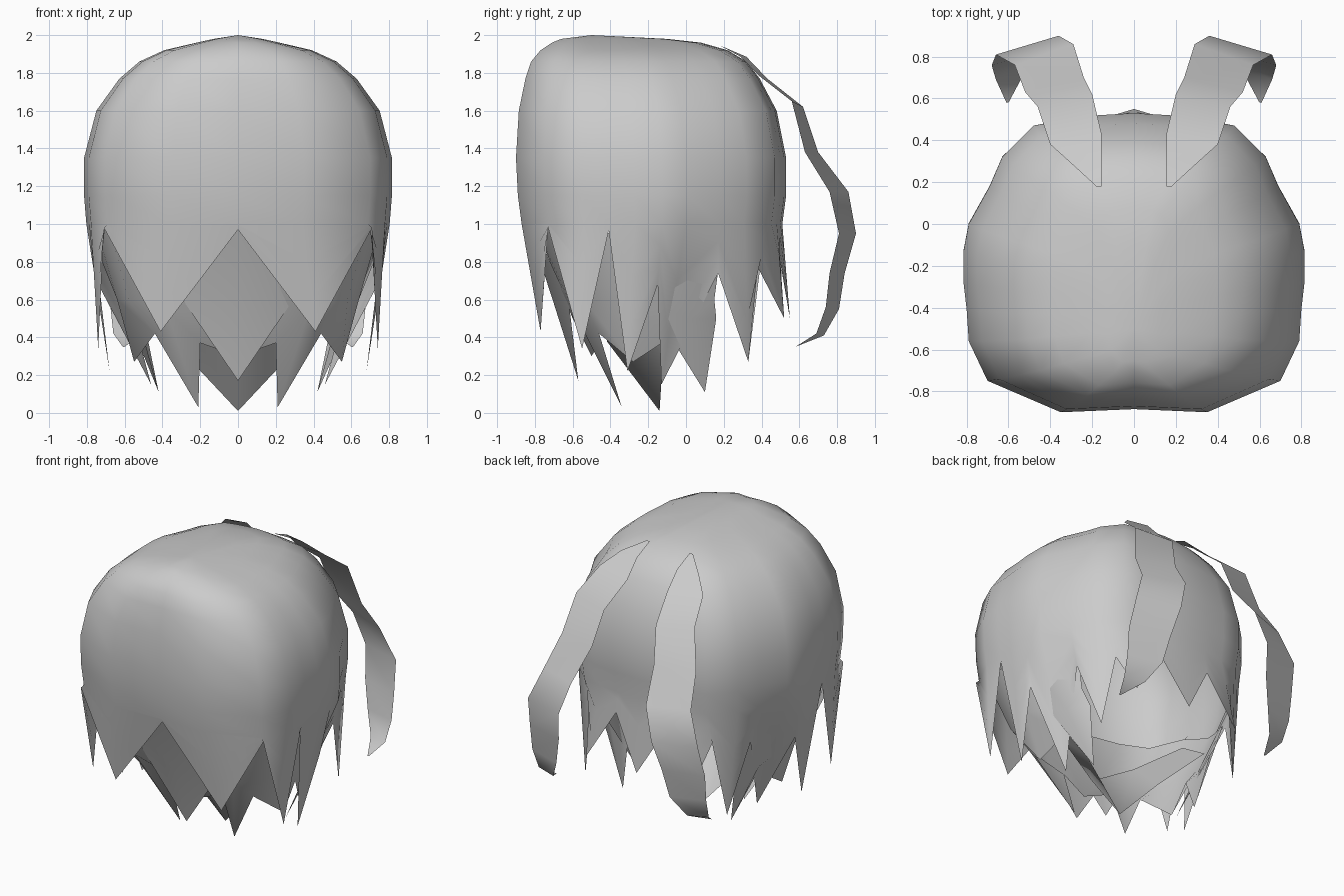
import bpy
from mathutils import Vector

if "Cube" in bpy.data.objects:
    bpy.data.objects.remove(bpy.data.objects["Cube"])

mat = bpy.data.materials.new("hair_grey")
mat.diffuse_color = (0.6, 0.6, 0.6, 1)
mat.use_nodes = True
mat.node_tree.nodes["Principled BSDF"].inputs["Base Color"].default_value = mat.diffuse_color


def build(name, verts, faces, angle=1.2):
    me = bpy.data.meshes.new(name)
    me.from_pydata([tuple(v) for v in verts], [], faces)
    me.materials.append(mat)
    ob = bpy.data.objects.new(name, me)
    bpy.context.collection.objects.link(ob)
    bpy.ops.object.select_all(action='DESELECT')
    ob.select_set(True)
    bpy.context.view_layer.objects.active = ob
    bpy.ops.object.mode_set(mode='EDIT')
    bpy.ops.mesh.select_all(action='SELECT')
    bpy.ops.mesh.remove_doubles(threshold=0.001)
    bpy.ops.object.mode_set(mode='OBJECT')
    bpy.ops.object.shade_smooth_by_angle(angle=angle)
    return ob


def around(half):
    """Full loop from a half outline that starts and ends on x = 0."""
    return half + [(-p[0], *p[1:]) for p in half[-2:0:-1]]


def across(half):
    """Open strip from a half row that starts on x = 0."""
    return [(-p[0], *p[1:]) for p in half[:0:-1]] + half


def grid(rows, closed):
    n = len(rows[0])
    faces = []
    for r in range(len(rows) - 1):
        for c in range(n if closed else n - 1):
            d = (c + 1) % n
            faces.append((r * n + c, (r + 1) * n + c, (r + 1) * n + d, r * n + d))
    return [v for row in rows for v in row], faces


# Widest outline of the hair, and the zigzag hem below it (same columns)
outline = around([(0, -.885), (.35, -.90), (.70, -.75), (.79, -.56), (.80, -.41),
                  (.815, -.28), (.815, -.13), (.79, .0), (.69, .18), (.63, .32),
                  (.48, .47), (.33, .50), (.17, .52), (0, .53)])
hem = around([(0, -.84, .97), (.41, -.77, .43), (.71, -.73, .98), (.74, -.55, .34),
              (.77, -.41, .97), (.68, -.31, .22), (.74, -.15, .68), (.46, -.13, .15),
              (.62, .17, .74), (.55, .33, .27), (.47, .38, .77), (.41, .52, .5),
              (.2, .49, .85), (0, .55, .5)])

# Crown rings: height, width factor, front y, back y
rings = [(1.98, .16, -.66, -.10), (1.96, .27, -.71, .08), (1.92, .48, -.77, .22),
         (1.86, .64, -.82, .32), (1.77, .77, -.85, .39), (1.6, .92, -.885, .48),
         (1.35, 1, -.90, .53), (1.15, 1, -.89, .53), (1.0, .985, -.87, .51)]
rows = []
for z, sx, y0, y1 in rings:
    rows.append([Vector((x * sx, y0 + (y + .90) / 1.43 * (y1 - y0), z)) for x, y in outline])
base = rows[-1]
for t in (.35, .7, 1):
    rows.append([Vector((b.x + (h[0] - b.x) * t, b.y + (h[1] - b.y) * t,
                         b.z + (h[2] - b.z) * t)) for b, h in zip(base, hem)])
verts, faces = grid(rows, True)
verts.append(Vector((0, -.5, 2.0)))
n = len(outline)
faces += [(len(verts) - 1, c, (c + 1) % n) for c in range(n)]
build("hair_shell", verts, faces)

# Pointed nape lock, ridged down the middle, showing through the front notch
nape = [[(0, -.83, .98), (.38, -.80, .98)], [(0, -.70, .58), (.28, -.62, .58)],
        [(0, -.57, .17), (0, -.57, .17)]]
v, f = grid([across(r) for r in nape], False)
build("nape_lock", v, f)

# Under layer: hair curving inward to a second zigzag hem
root = [(0, -.78, .98), (.25, -.79, .98), (.5, -.74, .98), (.68, -.66, .98),
        (.74, -.40, .95), (.74, -.15, .85), (.68, .0, .8), (.60, .17, .75)]
middle = [(0, -.62, .55), (.2, -.60, .50), (.38, -.60, .55), (.58, -.54, .6),
          (.64, -.32, .6), (.62, -.12, .55), (.58, .02, .5), (.56, .15, .6)]
tips = [(0, -.50, .30), (.2, -.46, .37), (.21, -.34, .03), (.44, -.46, .42),
        (.55, -.28, .27), (.5, -.08, .40), (.42, .10, .11), (.5, .16, .5)]
v, f = grid([across(r) for r in (root, middle, tips)], False)
build("under_layer", v, f)

# Innermost lock: a wide chevron dropping to the lowest tip
chevron = [[(0, -.42, .38), (.3, -.36, .55), (.64, -.28, .80)],
           [(0, -.14, .01), (.3, -.12, .33), (.64, -.06, .66)]]
v, f = grid([across(r) for r in chevron], False)
build("neck_lock", v, f)

# Long loose strands, as pairs of inner and outer edge points
strand = [((.155, .18, 1.945), (.18, .18, 1.945)), ((.155, .32, 1.885), (.30, .29, 1.885)),
          ((.155, .43, 1.77), (.40, .38, 1.79)),
          ((.20, .62, 1.62), (.46, .56, 1.65)), ((.24, .70, 1.38), (.52, .63, 1.38)),
          ((.29, .86, 1.17), (.57, .76, 1.17)), ((.36, .90, .95), (.66, .81, .95)),
          ((.40, .84, .74), (.68, .76, .74)), ((.44, .81, .55), (.675, .74, .56)),
          ((.52, .73, .41), (.66, .69, .42)), ((.60, .58, .35), (.61, .58, .35))]
for s, side in ((1, "right"), (-1, "left")):
    v, f = grid([[(s * p[0], p[1], p[2]) for p in pair] for pair in strand], False)
    build("loose_strand_" + side, v, f)
